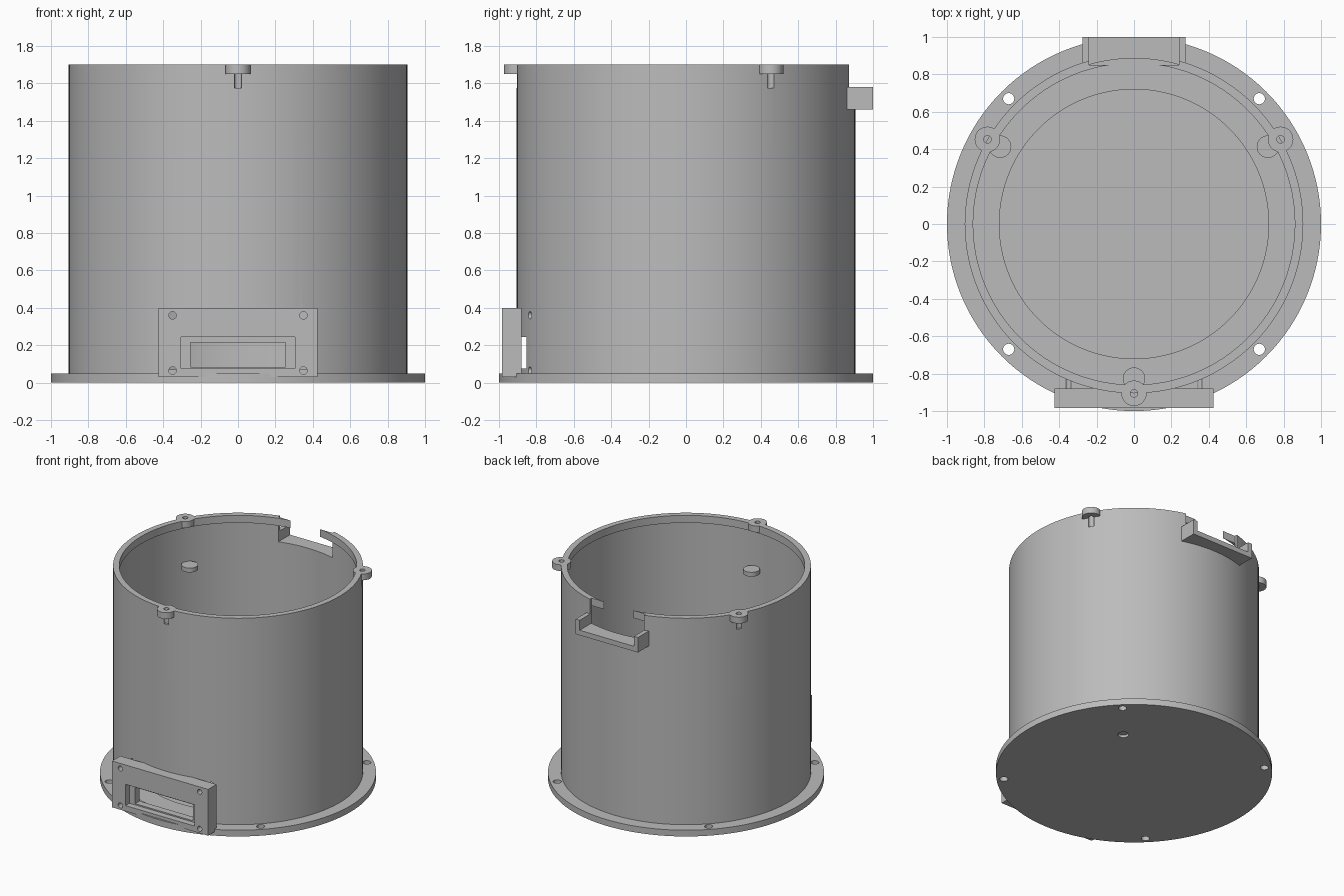
import bpy
import bmesh
from math import cos, sin, radians, pi
from mathutils import Matrix, Vector

cube = bpy.data.objects.get("Cube")
if cube:
    bpy.data.objects.remove(cube, do_unlink=True)

COLOUR = (0.5, 0.5, 0.5, 1)
grey = bpy.data.materials.new("plain grey")
grey.use_nodes = True
grey.diffuse_color = COLOUR
grey.node_tree.nodes["Principled BSDF"].inputs["Base Color"].default_value = COLOUR


def make(name, bm):
    bmesh.ops.recalc_face_normals(bm, faces=bm.faces)
    mesh = bpy.data.meshes.new(name)
    bm.to_mesh(mesh)
    bm.free()
    mesh.materials.append(grey)
    ob = bpy.data.objects.new(name, mesh)
    bpy.context.collection.objects.link(ob)
    return ob


def box(name, x, y, z):
    """Box from (low, high) pairs."""
    bm = bmesh.new()
    bmesh.ops.create_cube(bm, size=1)
    for v in bm.verts:
        v.co = Vector([(a + b) / 2 + c * (b - a) for c, (a, b) in zip(v.co, (x, y, z))])
    return make(name, bm)


def rod(name, centre, radius, length, axis="Z", sides=32):
    bm = bmesh.new()
    turn = Matrix.Rotation(pi / 2, 4, "X") if axis == "Y" else Matrix()
    bmesh.ops.create_cone(bm, cap_ends=True, segments=sides, radius1=radius, radius2=radius,
                          depth=length, matrix=Matrix.Translation(centre) @ turn)
    return make(name, bm)


def lathe(name, profile, steps=128):
    bm = bmesh.new()
    verts = [bm.verts.new((r, 0, z)) for r, z in profile]
    edges = [bm.edges.new(pair) for pair in zip(verts, verts[1:])]
    bmesh.ops.spin(bm, geom=verts + edges, cent=(0, 0, 0), axis=(0, 0, 1),
                   angle=2 * pi, steps=steps)
    bmesh.ops.remove_doubles(bm, verts=bm.verts, dist=0.0005)
    return make(name, bm)


def cut(cutter, *targets):
    """Subtract the cutter from each target, then discard it."""
    for ob in targets:
        mod = ob.modifiers.new("cut", "BOOLEAN")
        mod.operation = "DIFFERENCE"
        mod.solver = "EXACT"
        mod.object = cutter
        bpy.context.view_layer.objects.active = ob
        bpy.ops.object.modifier_apply(modifier=mod.name)
    bpy.data.objects.remove(cutter, do_unlink=True)


# Drum with flange, stepped floor and inward lip at the rim
body = lathe("drum_body", [
    (0, 0), (1, 0), (1, 0.05), (0.905, 0.05), (0.905, 1.7), (0.86, 1.7),
    (0.86, 1.64), (0.885, 1.64), (0.885, 0.07), (0.72, 0.07), (0.72, 0.05), (0, 0.05)])
parts = [body]

# Flange bolt holes and a shallow recess underneath
for sx in (-1, 1):
    for sy in (-1, 1):
        cut(rod("cutter", (sx * 0.67, sy * 0.67, 0.02), 0.03, 0.2), body)
cut(rod("cutter", (0.42, 0.38, 0), 0.04, 0.04), body)

# Rear bracket around the notch in the rim
bracket = box("rear_bracket", (-0.275, 0.275), (0.8, 1), (1.46, 1.58))
cut(rod("cutter", (0, 0, 1.5), 0.886, 1, sides=128), bracket)
cut(box("cutter", (-0.24, 0.24), (0.85, 1.2), (1.5, 1.9)), body, bracket)
parts.append(bracket)

# Front panel with a stepped window that opens into the drum
panel = box("front_panel", (-0.425, 0.425), (-0.985, -0.88), (0.03, 0.4))
cut(box("cutter", (-0.305, 0.305), (-1.1, -0.935), (0.075, 0.245)), panel)
cut(box("cutter", (-0.255, 0.255), (-1.1, -0.8), (0.085, 0.215)), panel)
cut(box("cutter", (-0.305, 0.305), (-0.96, -0.75), (0.075, 0.245)), body)
for x in (-0.35, 0.35):
    for z in (0.065, 0.36):
        cut(rod("cutter", (x, -0.92, z), 0.02, 0.24, "Y", 24), panel, body)
parts.append(panel)

# Screw bosses on the rim, each with a round peg lower on the inner wall
for i, degrees in enumerate((30, 150, 270)):
    d = Vector((cos(radians(degrees)), sin(radians(degrees)), 0))
    boss = rod(f"rim_boss_{i + 1}", d * 0.905 + Vector((0, 0, 1.675)), 0.068, 0.05)
    cut(rod("cutter", d * 0.905 + Vector((0, 0, 1.675)), 0.02, 0.2, sides=24), boss, body)
    peg = rod(f"inner_peg_{i + 1}", d * 0.827 + Vector((0, 0, 1.34)), 0.06, 0.035)
    parts += [boss, peg]

# Smooth the round walls, keep the corners sharp
bpy.ops.object.select_all(action="DESELECT")
for ob in parts:
    ob.select_set(True)
bpy.context.view_layer.objects.active = body
bpy.ops.object.shade_smooth_by_angle(angle=radians(30))
